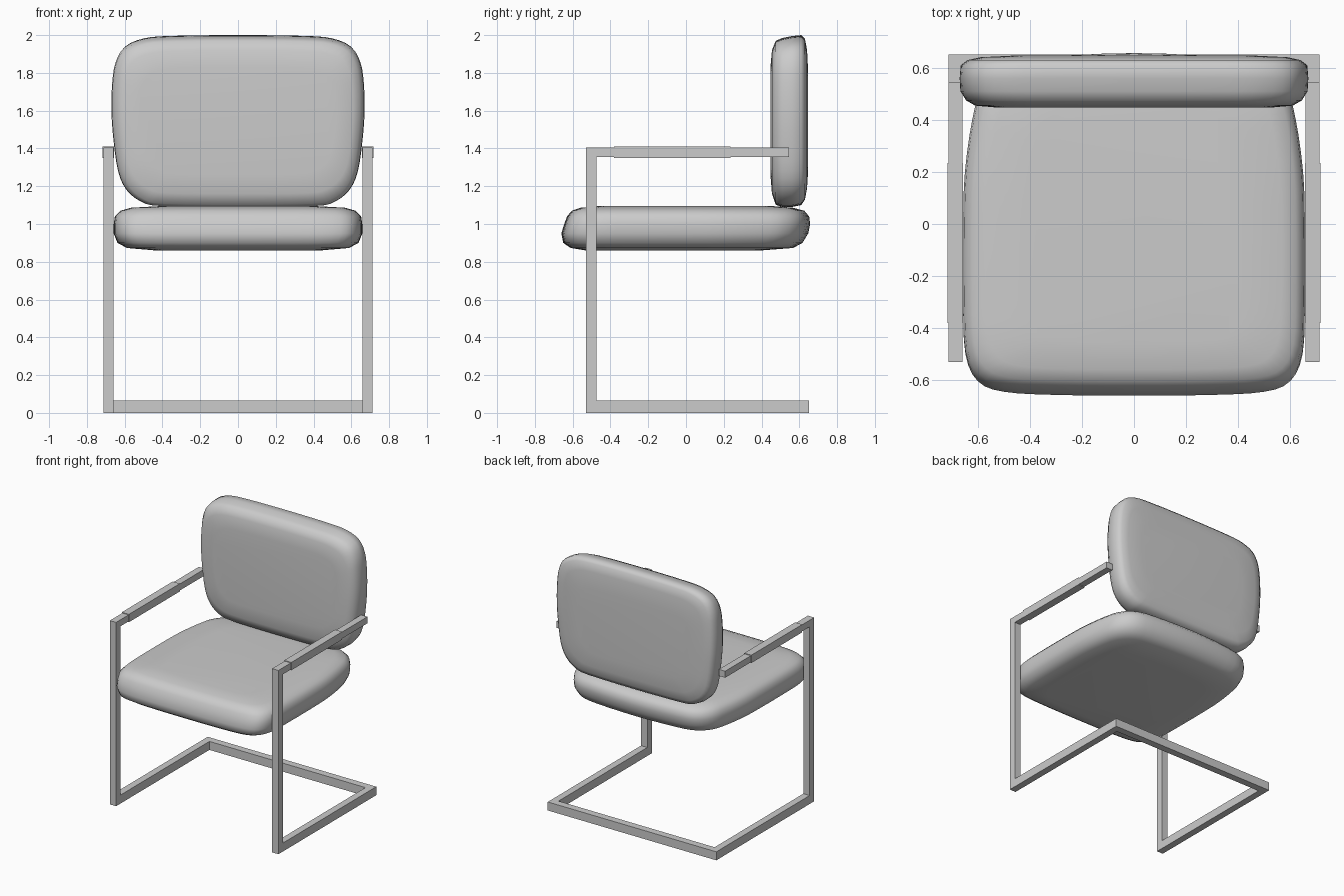
import bpy, bmesh
from mathutils import Vector

if "Cube" in bpy.data.objects:
    bpy.data.objects.remove(bpy.data.objects["Cube"])


def finish(bm, name):
    bmesh.ops.recalc_face_normals(bm, faces=bm.faces[:])
    me = bpy.data.meshes.new(name)
    bm.to_mesh(me)
    bm.free()
    ob = bpy.data.objects.new(name, me)
    bpy.context.collection.objects.link(ob)
    return ob


def mirror_x(ob):
    ob.modifiers.new("mirror", 'MIRROR').use_axis[0] = True


def box(name, lo, hi):
    bm = bmesh.new()
    bmesh.ops.create_cube(bm, size=1)
    for v in bm.verts:
        v.co = Vector([a + (b - a) * (c + .5) for a, b, c in zip(lo, hi, v.co)])
    return finish(bm, name)


def smooth_outline(half, steps=3):
    """Mirror a half outline and round it with a closed Catmull-Rom curve."""
    pts = [Vector(p) for p in half] + [Vector((-x, y)) for x, y in half[-2:0:-1]]
    n, out = len(pts), []
    for i in range(n):
        a, b, c, d = (pts[(i + k) % n] for k in (-1, 0, 1, 2))
        for s in range(steps):
            t = s / steps
            out.append(.5 * (2 * b + (c - a) * t + (2 * a - 5 * b + 4 * c - d) * t * t
                             + (3 * b - a - 3 * c + d) * t ** 3))
    return out


def cushion(name, half, layers, place):
    """Loft an outline through layers of (depth, side inset, low inset, high inset)."""
    pts = smooth_outline(half)
    w = max(p.x for p in pts)
    lo, hi = min(p.y for p in pts), max(p.y for p in pts)
    mid, h = (lo + hi) / 2, (hi - lo) / 2
    bm = bmesh.new()
    rings = []
    for depth, side, low, high in layers:
        ring = []
        for p in pts:
            q = p.y - mid
            ins = high if q > 0 else low
            ring.append(bm.verts.new(place(p.x * (1 - side / w), mid + q * (1 - ins / h), depth)))
        rings.append(ring)
    n = len(pts)
    for r, s in zip(rings, rings[1:]):
        for i in range(n):
            j = (i + 1) % n
            bm.faces.new((r[i], r[j], s[j], s[i]))
    bm.faces.new(rings[0])
    bm.faces.new(rings[-1])
    for f in bm.faces:
        f.smooth = True
    return finish(bm, name)


# Seat cushion: wide front, tapering towards the back
cushion("seat",
        [(0, -.66), (.3, -.657), (.5, -.645), (.6, -.605), (.648, -.5), (.657, -.3), (.657, 0),
         (.65, .2), (.622, .4), (.585, .52), (.5, .605), (.35, .64), (0, .657)],
        [(.86, .22, .13, .26), (.873, .07, .05, .09), (.9, .02, .01, .04), (.95, 0, 0, .01),
         (1.0, 0, .015, 0), (1.04, .006, .03, .005), (1.07, .035, .055, .03),
         (1.086, .09, .1, .09), (1.095, .25, .2, .2)],
        lambda x, y, d: (x, y, d))

# Backrest cushion: upright, narrower at the bottom
cushion("backrest",
        [(0, 2.0), (.35, 1.996), (.5, 1.983), (.6, 1.94), (.648, 1.86), (.666, 1.75), (.67, 1.6),
         (.66, 1.45), (.635, 1.28), (.59, 1.18), (.51, 1.117), (.4, 1.095), (0, 1.09)],
        [(.447, .15, .17, .17), (.455, .06, .07, .08), (.475, .025, .012, .03), (.51, .003, 0, .015),
         (.56, 0, 0, .005), (.61, .004, .01, 0), (.63, .03, .04, .02), (.641, .08, .1, .08),
         (.647, .2, .2, .2)],
        lambda x, z, d: (x, d, z))

# Side frames: arm, front leg and floor rail as one C-shaped profile
profile = [(.545, 1.405), (-.53, 1.405), (-.53, 0), (.652, 0),
           (.652, .065), (-.475, .065), (-.475, 1.355), (.545, 1.355)]
bm = bmesh.new()
face = bm.faces.new([bm.verts.new((.66, y, z)) for y, z in profile])
ext = bmesh.ops.extrude_face_region(bm, geom=[face])
bmesh.ops.translate(bm, vec=(.053, 0, 0),
                    verts=[g for g in ext["geom"] if isinstance(g, bmesh.types.BMVert)])
bmesh.ops.triangulate(bm, faces=[f for f in bm.faces if len(f.verts) > 4])
mirror_x(finish(bm, "side_frame"))

# Arm pads: slightly thicker sleeves on the arms
mirror_x(box("arm_pad", (.657, -.38, 1.35), (.717, .235, 1.41)))

# Rear floor rail joining both sides
box("rear_floor_rail", (-.66, .597, 0), (.66, .652, .065))
